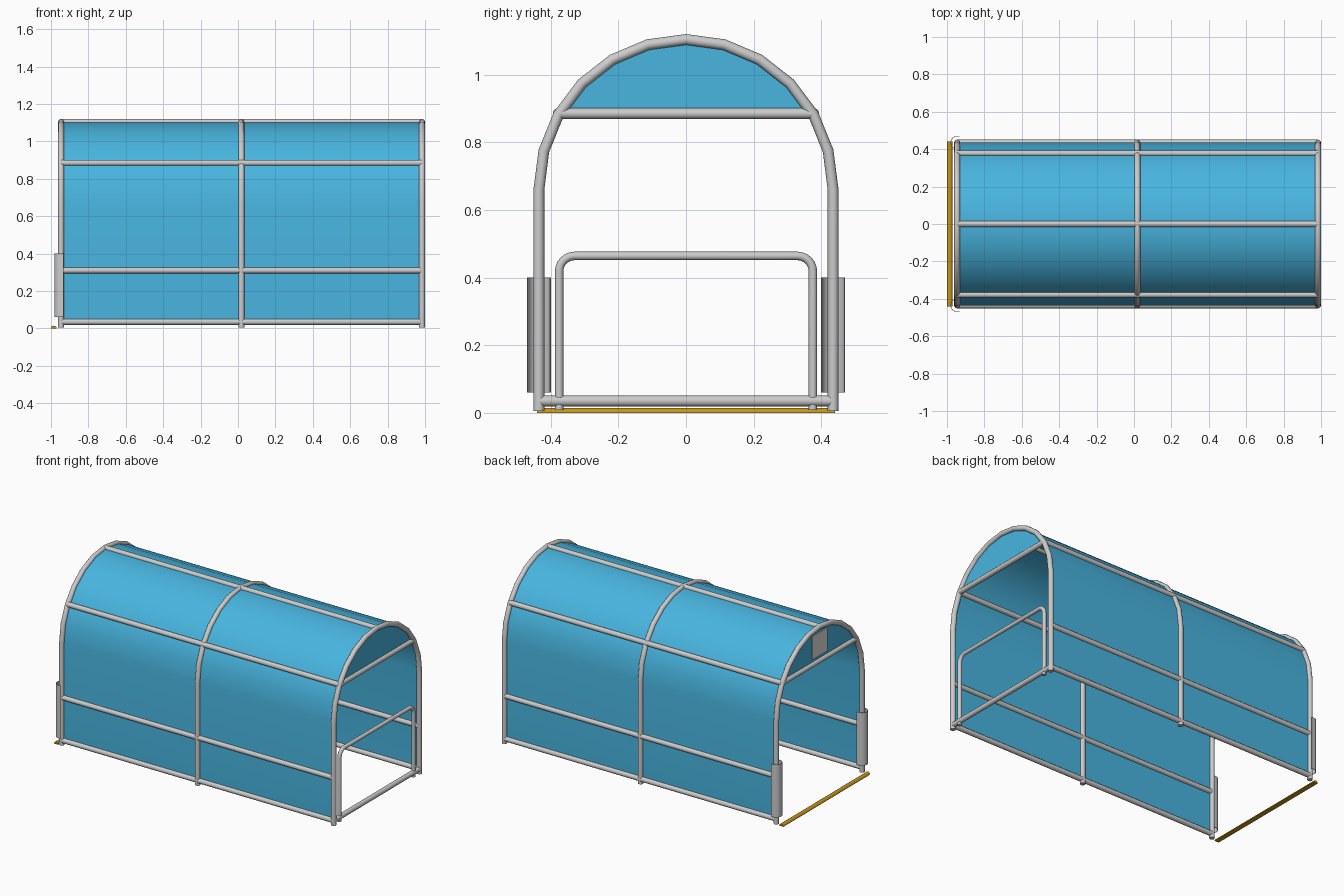
import bpy, math

if "Cube" in bpy.data.objects:
    bpy.data.objects.remove(bpy.data.objects["Cube"])

HOOPS = {"rear": -0.946, "middle": 0.018, "front": 0.984}
X0, X1 = HOOPS["rear"], HOOPS["front"]
HALF, SPRING, RISE = 0.435, 0.66, 0.444   # arch half width, springing height, rise
TUBE = 0.016
RAIL_Z, BAR_Z = 0.035, 0.885


def material(name, r, g, b):
    m = bpy.data.materials.new(name)
    m.use_nodes = True
    m.diffuse_color = (r, g, b, 1)
    m.node_tree.nodes["Principled BSDF"].inputs["Base Color"].default_value = (r, g, b, 1)
    return m


METAL = material("galvanised grey", 0.6, 0.6, 0.6)
BLUE = material("sheet blue", 0.065, 0.46, 0.74)
OCHRE = material("threshold ochre", 0.56, 0.3, 0.01)
WHITE = material("sign white", 0.76, 0.74, 0.7)


def mesh(name, verts, faces, mat, smooth=False):
    me = bpy.data.meshes.new(name)
    me.from_pydata(verts, [], faces)
    me.materials.append(mat)
    for p in me.polygons:
        p.use_smooth = smooth
    ob = bpy.data.objects.new(name, me)
    bpy.context.collection.objects.link(ob)
    return ob


def tube(name, points, radius=TUBE):
    cu = bpy.data.curves.new(name, "CURVE")
    cu.dimensions = "3D"
    cu.bevel_depth = radius
    cu.bevel_resolution = 4
    cu.use_fill_caps = True
    sp = cu.splines.new("POLY")
    sp.points.add(len(points) - 1)
    for p, co in zip(sp.points, points):
        p.co = (*co, 1)
    cu.materials.append(METAL)
    ob = bpy.data.objects.new(name, cu)
    bpy.context.collection.objects.link(ob)
    bpy.ops.object.select_all(action="DESELECT")
    ob.select_set(True)
    bpy.context.view_layer.objects.active = ob
    bpy.ops.object.convert(target="MESH")
    bpy.ops.object.shade_smooth_by_angle(angle=math.radians(40))
    return ob


def box(name, lo, hi, mat):
    v = [(x, y, z) for x in (lo[0], hi[0]) for y in (lo[1], hi[1]) for z in (lo[2], hi[2])]
    f = [(0, 1, 3, 2), (4, 6, 7, 5), (0, 4, 5, 1), (2, 3, 7, 6), (0, 2, 6, 4), (1, 5, 7, 3)]
    return mesh(name, v, f, mat)


# Arch cross-section in y and z
arch = []
for i in range(13):
    a = math.pi * (1 - i / 12)
    arch.append((HALF * math.cos(a), SPRING + RISE * math.sin(a)))


def section(foot):
    return [(-HALF, foot)] + arch + [(HALF, foot)]


# Hoops
for name, x in HOOPS.items():
    tube(name + "_hoop", [(x, y, z) for y, z in section(0.006)])

# Lengthwise rails
tube("ridge_rail", [(X0, 0, SPRING + RISE), (X1, 0, SPRING + RISE)])
for side, s in (("right", -1), ("left", 1)):
    for name, y, z in (("bottom", HALF, RAIL_Z), ("middle", HALF, 0.31), ("eaves", 0.378, BAR_Z)):
        tube(f"{side}_{name}_rail", [(X0, s * y, z), (X1, s * y, z)])

# Curved cover sheet
prof = section(RAIL_Z)
n = len(prof)
verts = [(x, y, z) for x in (X0, X1) for y, z in prof]
mesh("cover_sheet", verts, [(i, n + i, n + i + 1, i + 1) for i in range(n - 1)], BLUE, True)

# End gables and their cross bars
gable = [p for p in arch if p[1] > BAR_Z - 0.01]
for name, x in (("rear", X0), ("front", X1)):
    order = list(range(len(gable)))
    if x > 0:
        order.reverse()
    mesh(name + "_gable", [(x, y, z) for y, z in gable], [order], BLUE)
    tube(name + "_cross_bar", [(x, -0.375, BAR_Z), (x, 0.375, BAR_Z)])

# Sign plate on the rear gable
box("sign_plate", (X0 - 0.006, -0.075, 0.92), (X0 - 0.001, 0.075, 1.07), WHITE)

# Front sill bar and barrier rail
tube("front_sill_bar", [(X1, -HALF, RAIL_Z), (X1, HALF, RAIL_Z)])
half_rail = [(0.375, 0.008)]
for i in range(7):
    a = math.pi / 2 * i / 6
    half_rail.append((0.33 + 0.045 * math.cos(a), 0.419 + 0.045 * math.sin(a)))
rail = half_rail + [(-y, z) for y, z in reversed(half_rail)]
tube("barrier_rail", [(X1, y, z) for y, z in rail], 0.0125)

# Curved guards round the rear legs
for side, s in (("right", -1), ("left", 1)):
    outline = [(X0 + 0.014, s * HALF + 0.034)]
    for i in range(13):
        a = math.pi / 2 + math.pi * i / 12
        outline.append((X0 + 0.034 * math.cos(a), s * HALF + 0.034 * math.sin(a)))
    outline.append((X0 + 0.014, s * HALF - 0.034))
    n = len(outline)
    verts = [(x, y, z) for z in (0.06, 0.4) for x, y in outline]
    guard = mesh(side + "_leg_guard", verts,
                 [(i, i + 1, n + i + 1, n + i) for i in range(n - 1)], METAL, True)
    mod = guard.modifiers.new("thickness", "SOLIDIFY")
    mod.thickness = 0.003
    mod.offset = 0
    bpy.context.view_layer.objects.active = guard
    bpy.ops.object.select_all(action="DESELECT")
    guard.select_set(True)
    bpy.ops.object.modifier_apply(modifier=mod.name)
    bpy.ops.object.shade_smooth_by_angle(angle=math.radians(40))

# Half-round threshold strip
arc = [(-0.985 + 0.015 * math.cos(math.pi * i / 8), 0.015 * math.sin(math.pi * i / 8)) for i in range(9)]
n = len(arc)
verts = [(x, y, z) for y in (-0.44, 0.44) for x, z in arc]
faces = [(i, (i + 1) % n, n + (i + 1) % n, n + i) for i in range(n)]
faces += [tuple(reversed(range(n))), tuple(range(n, 2 * n))]
strip = mesh("threshold_strip", verts, [tuple(reversed(f)) for f in faces], OCHRE)
bpy.ops.object.select_all(action="DESELECT")
strip.select_set(True)
bpy.context.view_layer.objects.active = strip
bpy.ops.object.shade_smooth_by_angle(angle=math.radians(40))
